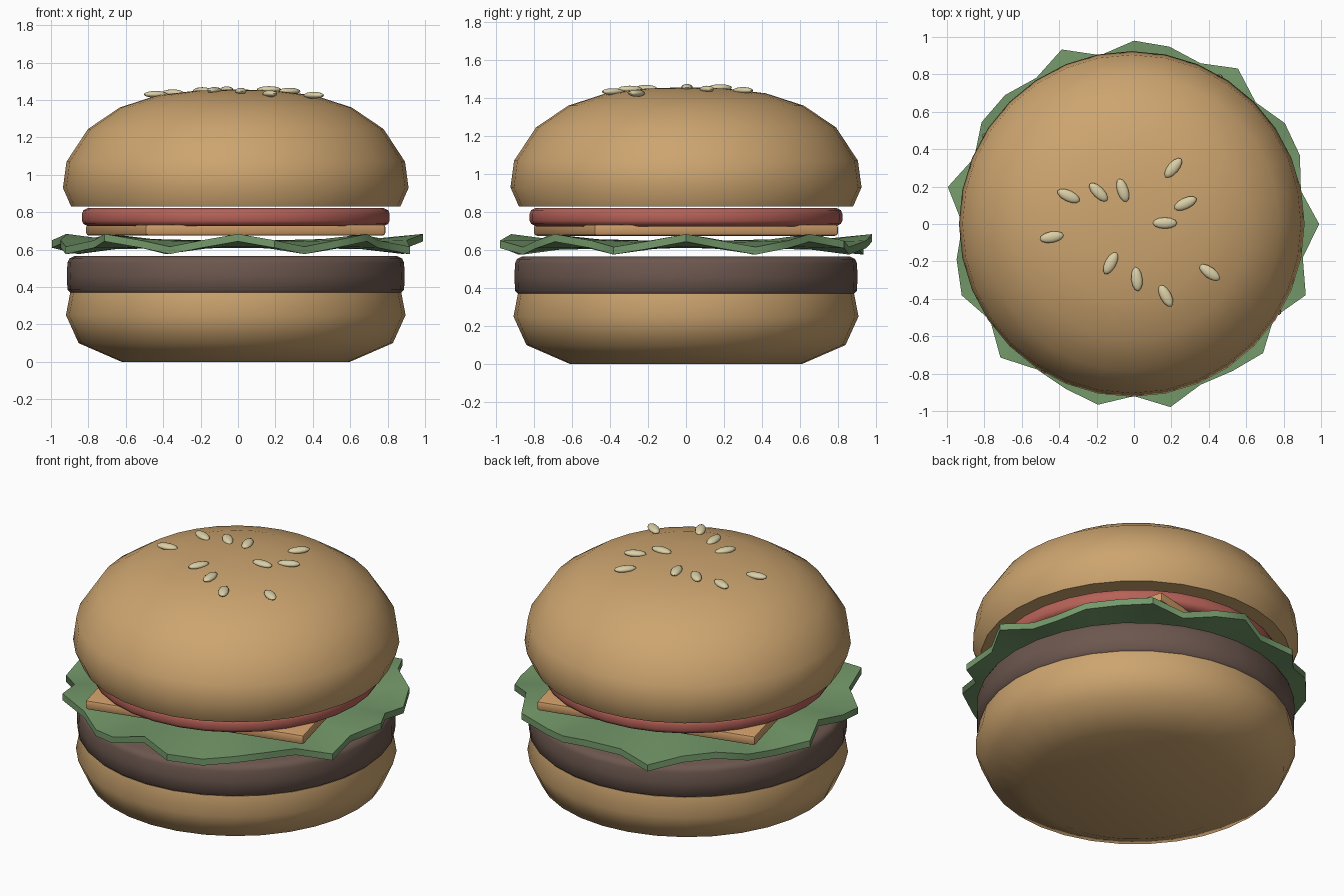
import bpy, bmesh, math
from mathutils import Vector

if "Cube" in bpy.data.objects:
    bpy.data.objects.remove(bpy.data.objects["Cube"])

CX = -0.012   # stack sits slightly left of the lettuce bounds
SIDES = 32


def material(name, rgb):
    m = bpy.data.materials.new(name)
    m.diffuse_color = (*rgb, 1)
    m.use_nodes = True
    m.node_tree.nodes["Principled BSDF"].inputs["Base Color"].default_value = m.diffuse_color
    return m


BUN = material("toasted bun", (0.61, 0.375, 0.16))
PATTY = material("brown patty", (0.15, 0.095, 0.077))
GREEN = material("lettuce green", (0.175, 0.32, 0.145))
RED = material("tomato red", (0.47, 0.12, 0.095))
CHEESE = material("cheese orange", (0.62, 0.335, 0.14))
SEED = material("sesame cream", (0.70, 0.62, 0.38))


def finish(name, bm, mat, angle=60):
    bmesh.ops.recalc_face_normals(bm, faces=bm.faces)
    me = bpy.data.meshes.new(name)
    bm.to_mesh(me)
    bm.free()
    me.materials.append(mat)
    ob = bpy.data.objects.new(name, me)
    bpy.context.collection.objects.link(ob)
    bpy.ops.object.select_all(action='DESELECT')
    ob.select_set(True)
    bpy.context.view_layer.objects.active = ob
    bpy.ops.object.shade_smooth_by_angle(angle=math.radians(angle))
    return ob


def lathe(name, profile, mat, sides=SIDES):
    """Closed solid of revolution from (radius, z) points, bottom to top."""
    bm = bmesh.new()
    rings = [[bm.verts.new((CX + r * math.cos(2 * math.pi * i / sides),
                            r * math.sin(2 * math.pi * i / sides), z))
              for i in range(sides)] for r, z in profile]
    for a, b in zip(rings, rings[1:]):
        for i in range(sides):
            j = (i + 1) % sides
            bm.faces.new((a[i], a[j], b[j], b[i]))
    bm.faces.new(rings[0][::-1])
    bm.faces.new(rings[-1])
    return finish(name, bm, mat)


# Buns, patty and tomato
lathe("bottom_bun", [(0.61, 0), (0.84, 0.10), (0.908, 0.25), (0.885, 0.37)], BUN)
lathe("patty", [(0.86, 0.35), (0.90, 0.385), (0.903, 0.46), (0.90, 0.53),
                (0.89, 0.552), (0.865, 0.565)], PATTY)
lathe("tomato", [(0.79, 0.725), (0.815, 0.738), (0.823, 0.755), (0.823, 0.79),
                 (0.815, 0.81), (0.79, 0.822)], RED)
lathe("top_bun", [(0.88, 0.83), (0.924, 0.93), (0.905, 1.07), (0.79, 1.245),
                  (0.62, 1.36), (0.42, 1.425), (0.21, 1.45), (0.03, 1.456)], BUN)

# Lettuce: wavy leaf with a ragged rim
rim = [0.99, 0.91, 0.96, 0.97, 0.92, 1.0, 0.93, 0.967,
       0.98, 0.92, 1.01, 0.94, 0.975, 0.98, 0.925, 1.015,
       0.917, 0.967, 0.997, 0.925, 1.01, 0.935, 0.954, 0.985,
       0.92, 0.998, 0.93, 0.946, 0.976, 0.90, 0.994, 0.92]
bm = bmesh.new()
layers = []
for dz in (-0.02, 0.02):
    rings = []
    for t, wave in ((0.35, 0), (0.72, 0.008), (1.0, 0.034)):
        ring = []
        for i, r in enumerate(rim):
            a = 2 * math.pi * i / SIDES
            rr = r if t == 1 else t
            ring.append(bm.verts.new((rr * math.cos(a), rr * math.sin(a),
                                      0.63 + dz + wave * math.cos(8 * a))))
        rings.append(ring)
    for a, b in zip(rings, rings[1:]):
        for i in range(SIDES):
            j = (i + 1) % SIDES
            bm.faces.new((a[i], a[j], b[j], b[i]))
    bm.faces.new(rings[0])
    layers.append(rings[-1])
for i in range(SIDES):
    j = (i + 1) % SIDES
    bm.faces.new((layers[0][i], layers[0][j], layers[1][j], layers[1][i]))
finish("lettuce", bm, GREEN, 45)

# Cheese slice, turned square with softened edges
bm = bmesh.new()
bmesh.ops.create_cube(bm, size=1)
for v in bm.verts:
    v.co = Vector((v.co.x * 1.325, v.co.y * 1.325, v.co.z * 0.06))
bmesh.ops.bevel(bm, geom=bm.edges[:], offset=0.015, segments=2,
                profile=0.5, affect='EDGES')
cheese = finish("cheese", bm, CHEESE, 40)
cheese.location = (CX, 0, 0.705)
cheese.rotation_euler.z = math.radians(14)

# Sesame seeds: x, y, heading in degrees
seeds = [(-0.35, 0.15, -25), (-0.19, 0.17, -45), (-0.06, 0.18, -72),
         (0.21, 0.30, 50), (0.275, 0.11, 25), (0.165, 0.005, 0),
         (-0.44, -0.07, 10), (-0.125, -0.21, 62), (0.015, -0.295, -84),
         (0.17, -0.385, -62), (0.405, -0.26, -36)]
for n, (x, y, heading) in enumerate(seeds):
    bm = bmesh.new()
    bmesh.ops.create_uvsphere(bm, u_segments=12, v_segments=8, radius=1)
    for v in bm.verts:
        v.co = Vector((v.co.x * 0.065, v.co.y * 0.03, v.co.z * 0.018))
    ob = finish(f"seed_{n + 1}", bm, SEED)
    ob.location = (x, y, 1.46 - 0.15 * (x * x + y * y))
    ob.rotation_euler.z = math.radians(heading)
